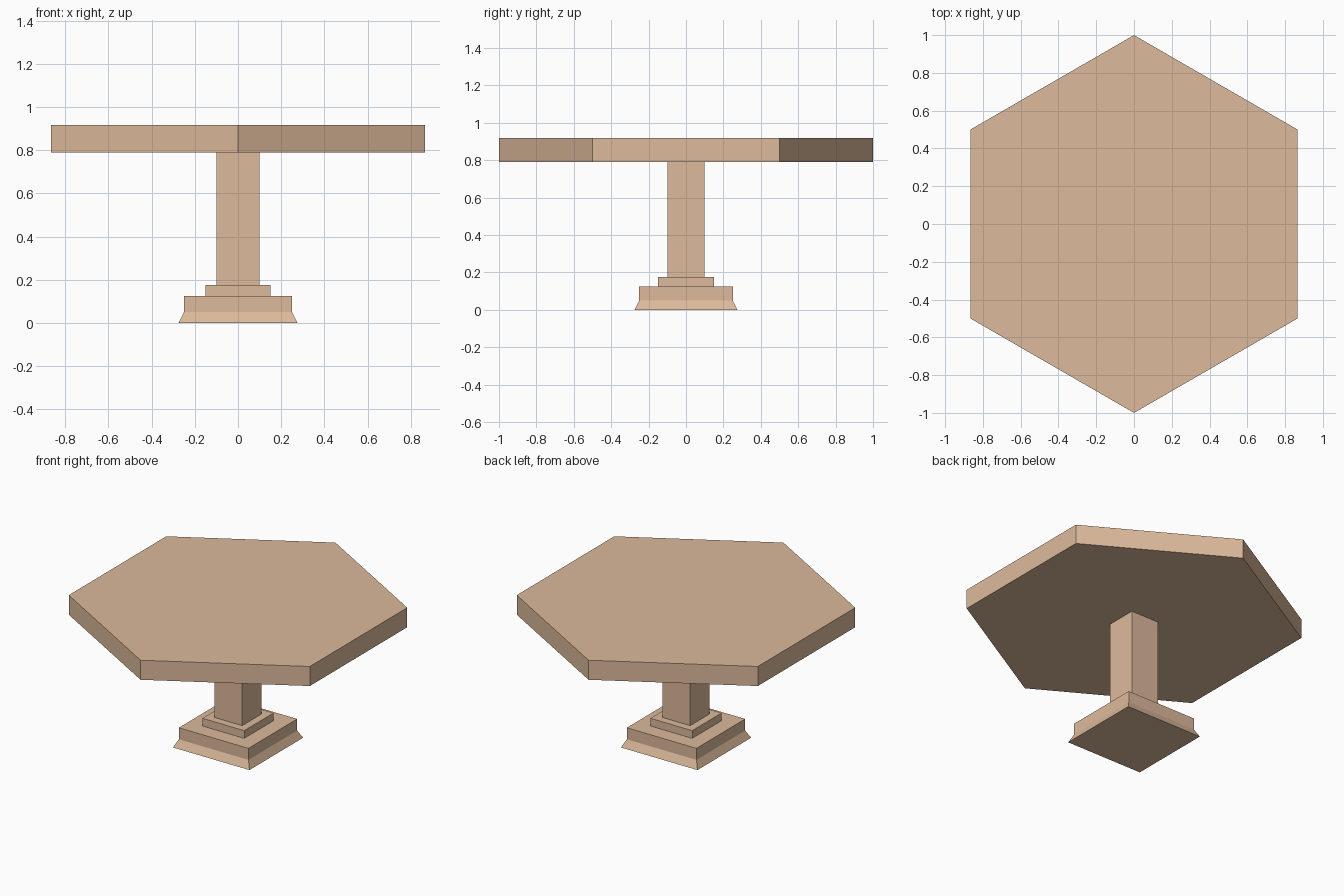
import bpy, bmesh, math

if "Cube" in bpy.data.objects:
    bpy.data.objects.remove(bpy.data.objects["Cube"])

wood = bpy.data.materials.new("light wood")
wood.diffuse_color = (0.72, 0.49, 0.33, 1)
wood.use_nodes = True
wood.node_tree.nodes["Principled BSDF"].inputs["Base Color"].default_value = wood.diffuse_color


def loft(name, sides, start, rings):
    """Stack regular polygons given as (corner radius, z) and cap both ends."""
    bm = bmesh.new()
    loops = []
    for r, z in rings:
        angles = [start + 2 * math.pi * i / sides for i in range(sides)]
        loops.append([bm.verts.new((r * math.cos(a), r * math.sin(a), z)) for a in angles])
    for a, b in zip(loops, loops[1:]):
        for i in range(sides):
            j = (i + 1) % sides
            bm.faces.new((a[i], a[j], b[j], b[i]))
    bm.faces.new(loops[0][::-1])
    bm.faces.new(loops[-1])
    mesh = bpy.data.meshes.new(name)
    bm.to_mesh(mesh)
    bm.free()
    mesh.materials.append(wood)
    obj = bpy.data.objects.new(name, mesh)
    bpy.context.collection.objects.link(obj)
    return obj


def square(name, rings):
    """Axis-aligned square loft, rings given as (half width, z)."""
    return loft(name, 4, math.pi / 4, [(h * math.sqrt(2), z) for h, z in rings])


# Flared foot, collar step and column
square("flared_base", [(0.275, 0), (0.25, 0.05), (0.25, 0.125)])
square("base_collar", [(0.15, 0.125), (0.15, 0.175)])
square("column", [(0.1, 0.175), (0.1, 0.79)])

# Hexagonal top with corners on the y axis
loft("table_top", 6, math.pi / 2, [(1, 0.79), (1, 0.917)])
